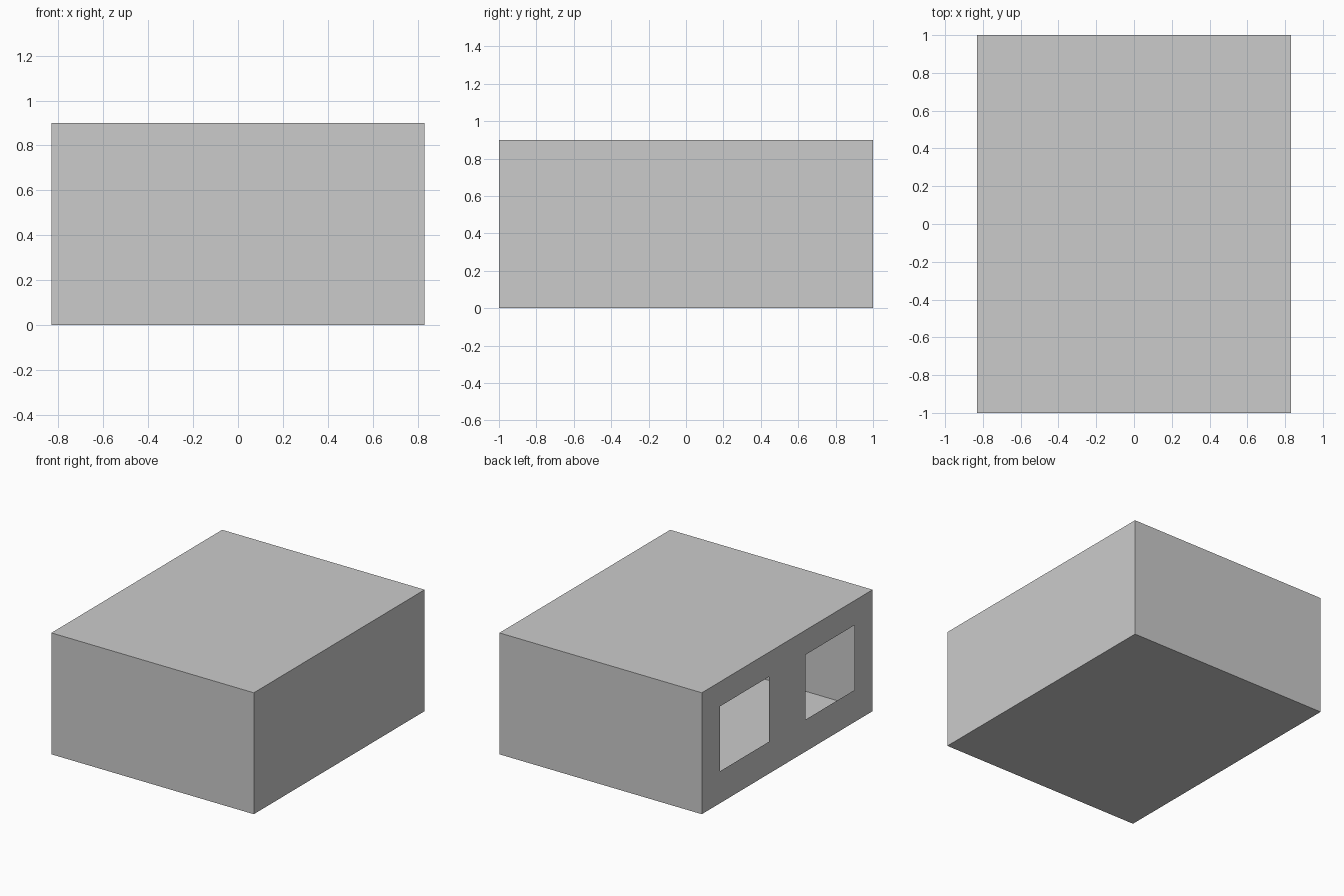
import bpy
import bmesh
from mathutils import Matrix, Vector

if "Cube" in bpy.data.objects:
    bpy.data.objects.remove(bpy.data.objects["Cube"])

HALF_X, HALF_Y, HEIGHT = 0.83, 1.0, 0.9
WIN_Y = (0.215, 0.785)   # window span, mirrored in y
WIN_Z = (0.237, 0.718)

bm = bmesh.new()

# Thin hollow box: floor, ceiling and four walls
bmesh.ops.create_cube(
    bm, size=1.0,
    matrix=Matrix.Translation((0, 0, HEIGHT / 2))
    @ Matrix.Diagonal((2 * HALF_X, 2 * HALF_Y, HEIGHT, 1)))


def left_wall():
    return [f for f in bm.faces if f.calc_center_median().x < -HALF_X + 1e-4]


def cut_left_wall(point, normal):
    faces = left_wall()
    edges = {e for f in faces for e in f.edges}
    verts = {v for f in faces for v in f.verts}
    bmesh.ops.bisect_plane(bm, geom=faces + list(edges) + list(verts),
                           dist=1e-5, plane_co=point, plane_no=normal)


# Cut lines around the two window openings in the left wall
for y in WIN_Y:
    for side in (-1, 1):
        cut_left_wall(Vector((0, side * y, 0)), Vector((0, 1, 0)))
for z in WIN_Z:
    cut_left_wall(Vector((0, 0, z)), Vector((0, 0, 1)))

# Open the windows
openings = []
for f in left_wall():
    c = f.calc_center_median()
    if WIN_Y[0] < abs(c.y) < WIN_Y[1] and WIN_Z[0] < c.z < WIN_Z[1]:
        openings.append(f)
bmesh.ops.delete(bm, geom=openings, context='FACES')

mesh = bpy.data.meshes.new("room_shell")
bm.to_mesh(mesh)
bm.free()
room = bpy.data.objects.new("room_shell", mesh)
bpy.context.collection.objects.link(room)
